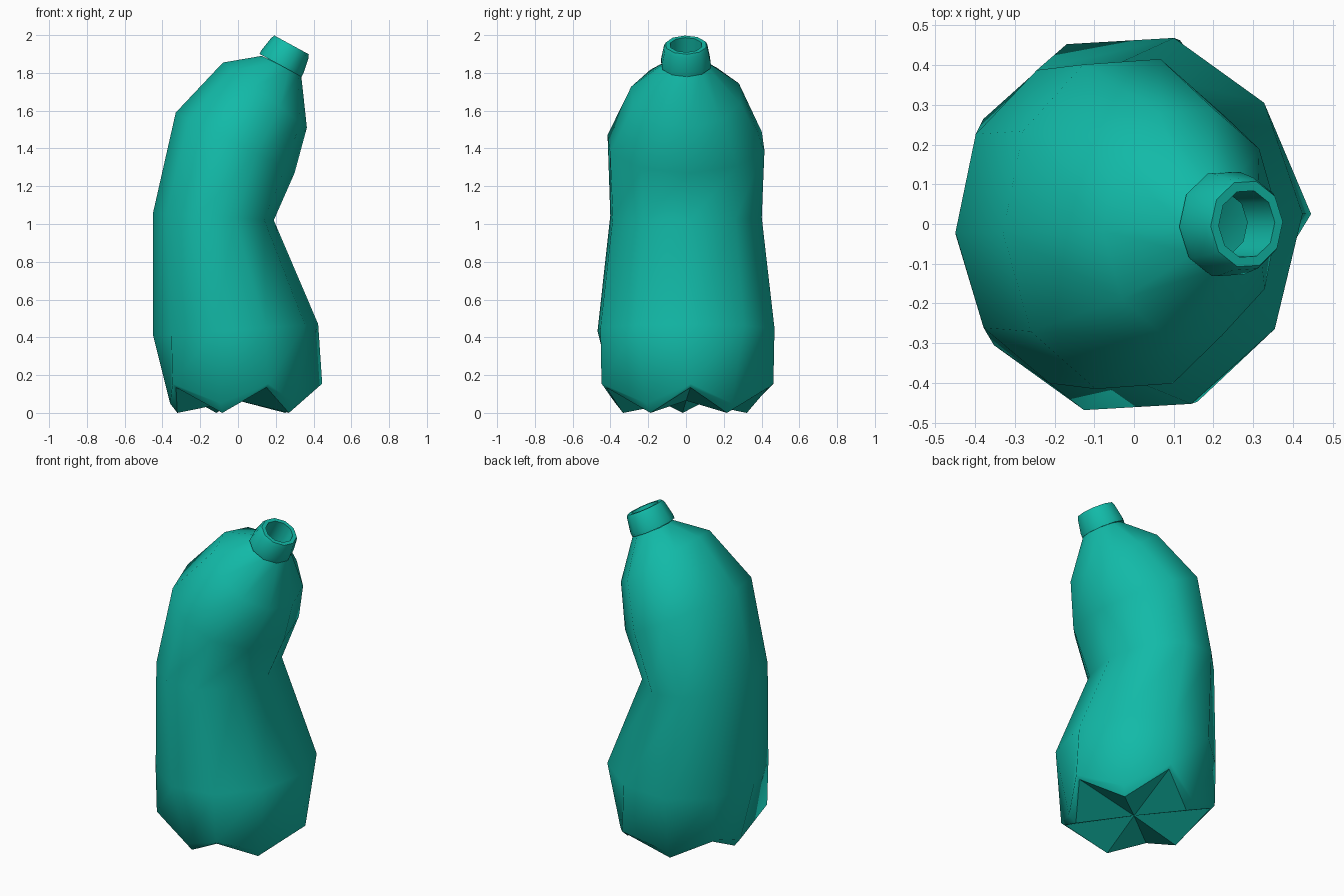
import bpy, bmesh, math
from mathutils import Vector

if "Cube" in bpy.data.objects:
    bpy.data.objects.remove(bpy.data.objects["Cube"])

SIDES = 10
START = math.radians(3)

mat = bpy.data.materials.new("teal_plastic")
mat.diffuse_color = (0.006, 0.49, 0.39, 1)
mat.use_nodes = True
mat.node_tree.nodes["Principled BSDF"].inputs["Base Color"].default_value = mat.diffuse_color


def ring(left, right, half_y):
    """Tilted oval ring, given its left and right (x, z) ends and y half-width."""
    l, r = Vector((left[0], 0, left[1])), Vector((right[0], 0, right[1]))
    c, u = (l + r) / 2, (r - l) / 2
    angles = [START + math.tau * k / SIDES for k in range(SIDES)]
    return [c + u * math.cos(a) + Vector((0, half_y * math.sin(a), 0)) for a in angles]


def loft(name, rings, floor=None):
    """Skin a stack of rings; an optional floor point closes the first one."""
    bm = bmesh.new()
    loops = [[bm.verts.new(p) for p in r] for r in rings]
    for a, b in zip(loops, loops[1:]):
        for k in range(SIDES):
            n = (k + 1) % SIDES
            bm.faces.new((a[k], a[n], b[n], b[k]))
    if floor:
        mid = bm.verts.new(floor)
        for k in range(SIDES):
            bm.faces.new((mid, loops[0][(k + 1) % SIDES], loops[0][k]))
    mesh = bpy.data.meshes.new(name)
    bm.to_mesh(mesh)
    bm.free()
    mesh.materials.append(mat)
    ob = bpy.data.objects.new(name, mesh)
    bpy.context.collection.objects.link(ob)
    bpy.ops.object.select_all(action='DESELECT')
    ob.select_set(True)
    bpy.context.view_layer.objects.active = ob
    bpy.ops.object.shade_smooth_by_angle(angle=math.radians(50))


def petal_ring(r_arch, z_arch, r_foot, z_foot):
    """Ring alternating raised arches and low feet."""
    pts = []
    for k in range(SIDES):
        a = START + math.tau * k / SIDES
        r, z = ((r_foot, z_foot) if k % 2 else (r_arch, z_arch))
        pts.append(Vector((r * math.cos(a) * 0.96, r * math.sin(a) * 1.03, z)))
    return pts


# crumpled body with a five-footed base
loft("bottle_body", [
    petal_ring(0.44, 0.135, 0.335, 0.0),
    petal_ring(0.465, 0.155, 0.375, 0.05),
    ring((-0.45, 0.41), (0.425, 0.47), 0.485),
    ring((-0.45, 1.06), (0.19, 1.02), 0.415),
    ring((-0.33, 1.59), (0.30, 1.27), 0.43),
    ring((-0.08, 1.855), (0.365, 1.51), 0.30),
    ring((0.125, 1.89), (0.335, 1.785), 0.12),
], floor=(0, 0, 0.065))

# tilted open neck collar, profile as (height, radius)
base = Vector((0.225, 0, 1.84))
axis = Vector((0.48, 0, 0.88)).normalized()
side = Vector((axis.z, 0, -axis.x))
collar = []
for h, r in [(0, 0.105), (0, 0.132), (0.025, 0.132), (0.105, 0.117),
             (0.123, 0.108), (0.123, 0.084), (-0.015, 0.08)]:
    c = base + axis * h
    l, e = c - side * r * 0.96, c + side * r * 0.96
    collar.append(ring((l.x, l.z), (e.x, e.z), r * 1.03))
loft("bottle_neck", collar)
